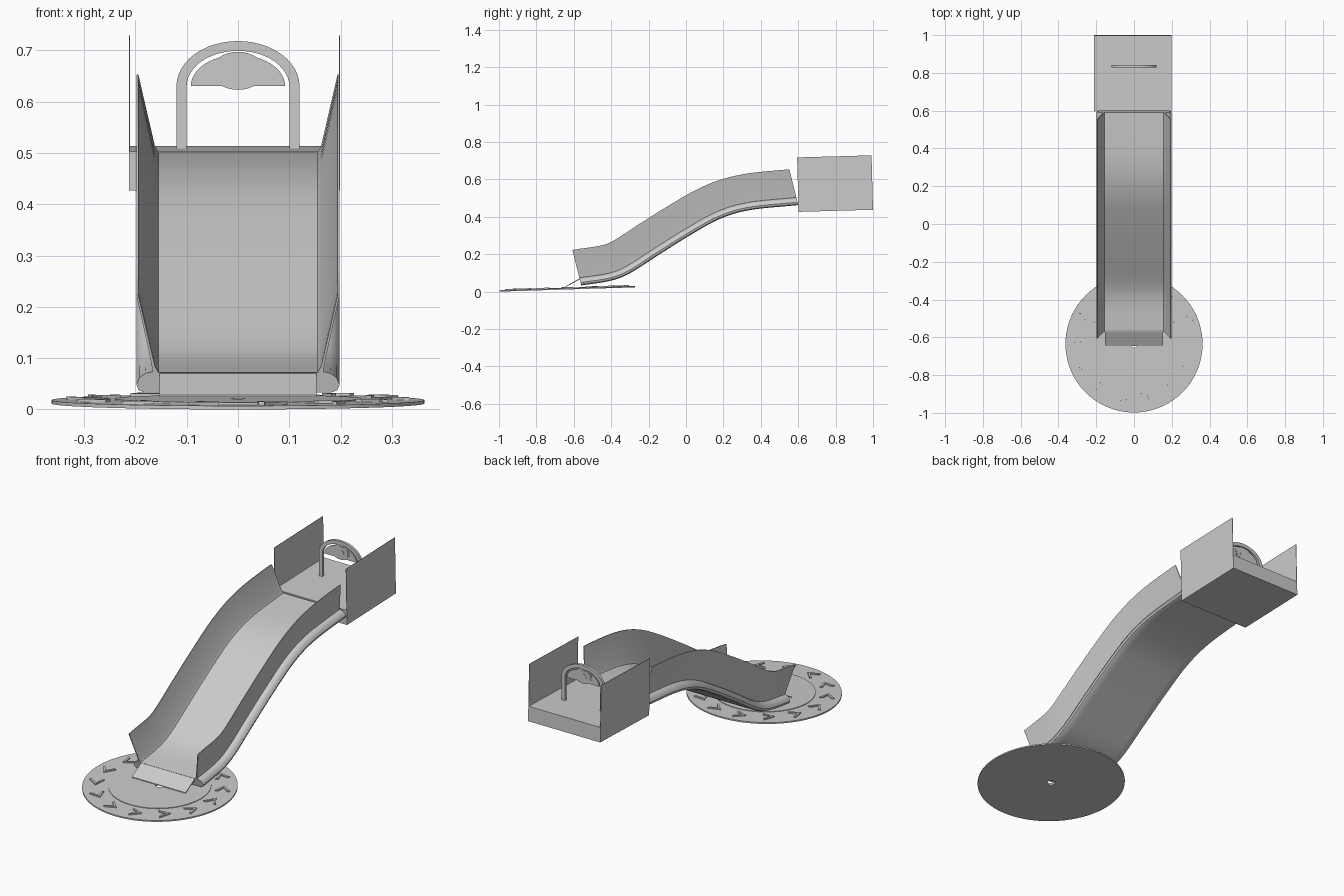
import bpy, bmesh, math
from mathutils import Vector, Matrix

if "Cube" in bpy.data.objects:
    bpy.data.objects.remove(bpy.data.objects["Cube"])

white = bpy.data.materials.new("white")
white.diffuse_color = (1, 1, 1, 1)
white.use_nodes = True
white.node_tree.nodes["Principled BSDF"].inputs["Base Color"].default_value = white.diffuse_color


def finish(name, bm, smooth=None, mat=None):
    bmesh.ops.recalc_face_normals(bm, faces=bm.faces)
    me = bpy.data.meshes.new(name)
    bm.to_mesh(me)
    bm.free()
    ob = bpy.data.objects.new(name, me)
    bpy.context.collection.objects.link(ob)
    if mat:
        me.materials.append(mat)
    if smooth:
        bpy.ops.object.select_all(action='DESELECT')
        ob.select_set(True)
        bpy.context.view_layer.objects.active = ob
        bpy.ops.object.shade_smooth_by_angle(angle=math.radians(smooth))
    return ob


def loft(bm, rings, cyclic=False):
    """Bridge closed rings of points; cap the ends unless cyclic."""
    vs = [[bm.verts.new(p) for p in r] for r in rings]
    n = len(vs[0])
    pairs = list(zip(vs, vs[1:])) + ([(vs[-1], vs[0])] if cyclic else [])
    for a, b in pairs:
        for i in range(n):
            j = (i + 1) % n
            bm.faces.new((a[i], a[j], b[j], b[i]))
    if not cyclic:
        bm.faces.new(vs[0])
        bm.faces.new(vs[-1])


def prism_xz(name, pts, y, depth, smooth=None, mat=None):
    """Extrude an x-z outline along y."""
    bm = bmesh.new()
    loft(bm, [[(x, y + s * depth / 2, z) for x, z in pts] for s in (-1, 1)])
    return finish(name, bm, smooth, mat)


def ellipse(a, b, cz, t0=0.0, t1=2 * math.pi, n=32, end=False):
    k = n + 1 if end else n
    return [(a * math.cos(t0 + (t1 - t0) * i / n),
             cz + b * math.sin(t0 + (t1 - t0) * i / n)) for i in range(k)]


# slide: cross-section swept along a wavy path
path = [(0.6, 0.4625), (0.342, 0.436), (0.18, 0.388), (0.02, 0.30),
        (-0.14, 0.2), (-0.3, 0.098), (-0.407, 0.057), (-0.56, 0.033)]
P = [Vector(p) for p in path]
P = [2 * P[0] - P[1]] + P + [2 * P[-1] - P[-2]]
line = []
for i in range(1, len(P) - 2):
    a, b, c, d = P[i - 1:i + 3]
    for k in range(6):
        t = k / 6
        line.append(0.5 * (2 * b + (c - a) * t + (2 * a - 5 * b + 4 * c - d) * t * t
                           + (3 * b - a - 3 * c + d) * t ** 3))
line.append(P[-2])
half = [(0.155, 0.04), (0.162, 0.053), (0.194, 0.195), (0.198, 0.195), (0.172, 0.075),
        (0.166, 0.042), (0.180, 0.039), (0.192, 0.030), (0.198, 0.016),
        (0.194, 0.005), (0.182, 0.0), (0.155, 0.0)]
section = half + [(-x, h) for x, h in reversed(half)]
rings = []
for i, p in enumerate(line):
    if i in (0, len(line) - 1):
        t = Vector((1, 0.25)).normalized()
    else:
        t = (line[i - 1] - line[i + 1]).normalized()
    rings.append([(x, p.x - t.y * h, p.y + t.x * h) for x, h in section])
bm = bmesh.new()
loft(bm, rings)
finish("slide_chute", bm, 40)

# sloping lip at the foot of the chute
bm = bmesh.new()
lip = [(-0.565, 0.073), (-0.645, 0.028), (-0.645, 0.024), (-0.565, 0.066)]
loft(bm, [[(x, y, z) for y, z in lip] for x in (-0.153, 0.153)])
finish("exit_lip", bm)

# platform: slightly tilted deck with two side panels
tilt = Matrix.Translation((0, 0.797, 0.578)) @ Matrix.Rotation(math.radians(1.6), 4, 'X')


def tilted_box(name, x0, x1, z0, z1):
    bm = bmesh.new()
    bmesh.ops.create_cube(bm, size=1)
    m = Matrix.Translation(((x0 + x1) / 2, 0, (z0 + z1) / 2)) @ Matrix.Diagonal((x1 - x0, 0.398, z1 - z0, 1))
    bmesh.ops.transform(bm, matrix=tilt @ m, verts=bm.verts)
    return finish(name, bm)


tilted_box("platform_deck", -0.210, 0.197, -0.146, -0.070)
tilted_box("platform_panel_left", -0.212, -0.210, -0.146, 0.145)
tilted_box("platform_panel_right", 0.197, 0.199, -0.146, 0.145)

# hoop standing on the deck
ARCH_Y = 0.835
outer = [(0.12, 0.5)] + ellipse(0.12, 0.088, 0.63, 0, math.pi, 24, True) + [(-0.12, 0.5)]
inner = [(0.10, 0.5)] + ellipse(0.10, 0.069, 0.63, 0, math.pi, 24, True) + [(-0.10, 0.5)]
bm = bmesh.new()
loft(bm, [[(o[0], ARCH_Y - 0.007, o[1]), (o[0], ARCH_Y + 0.007, o[1]),
           (q[0], ARCH_Y + 0.007, q[1]), (q[0], ARCH_Y - 0.007, q[1])]
          for o, q in zip(outer, inner)])
finish("hoop", bm, 35)

# half-round plate with stacked plain ovals inside the hoop
prism_xz("hoop_plate", ellipse(0.092, 0.061, 0.63, 0, math.pi, 24, True), ARCH_Y, 0.006, 35)
for name, a, b, d in (("oval_outer", 0.052, 0.037, 0.009),
                      ("oval_middle", 0.044, 0.031, 0.011),
                      ("oval_inner", 0.022, 0.015, 0.013)):
    prism_xz(name, ellipse(a, b, 0.66), ARCH_Y, d, 35, white)

# landing disc with a raised centre and a small hole
disc_m = Matrix.Translation((0, -0.635, 0.0155)) @ Matrix.Rotation(math.radians(1.8), 4, 'X')
prof = [(0.02, -0.004), (0.363, -0.004), (0.363, 0.003), (0.24, 0.003), (0.24, 0.006), (0.02, 0.006)]
N = 72
bm = bmesh.new()
loft(bm, [[disc_m @ Vector((r * math.cos(2 * math.pi * i / N), r * math.sin(2 * math.pi * i / N), z))
           for r, z in prof] for i in range(N)], True)
finish("landing_disc", bm, 35)

# raised chevrons around the disc rim
chevron = [(-0.035, -0.022), (-0.022, -0.022), (0.0, 0.012), (0.022, -0.022),
           (0.035, -0.022), (0.0, 0.030)]
bm = bmesh.new()
COUNT = 14
for i in range(COUNT):
    m = disc_m @ Matrix.Rotation(2 * math.pi * i / COUNT, 4, 'Z') @ Matrix.Translation((0.3, 0, 0))
    loft(bm, [[m @ Vector((x, y, z)) for x, y in chevron] for z in (0.002, 0.009)])
finish("disc_chevrons", bm)
